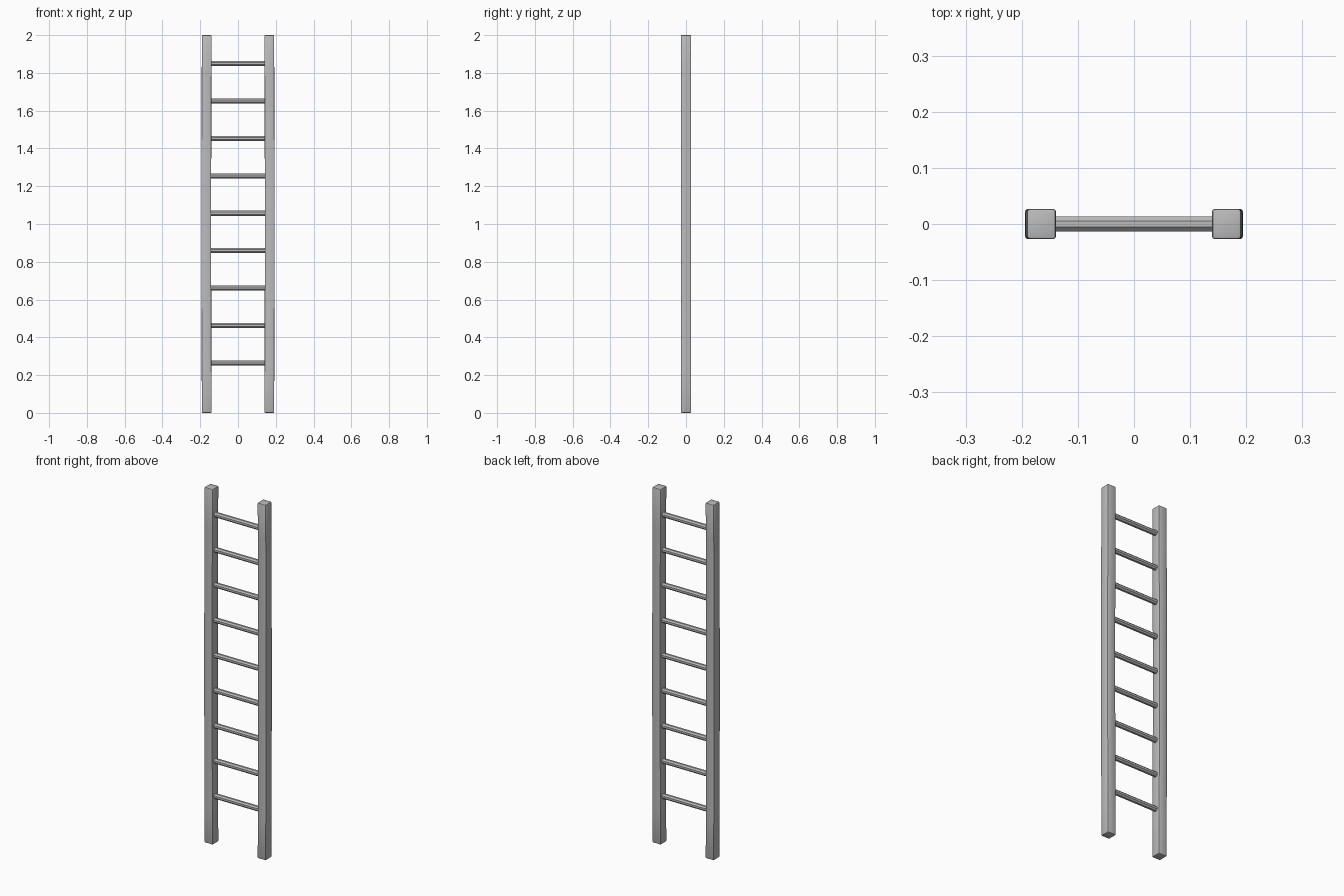
import bpy, bmesh
from math import pi
from mathutils import Matrix

cube = bpy.data.objects.get("Cube")
if cube:
    bpy.data.objects.remove(cube)

grey = bpy.data.materials.new("plain grey")
grey.use_nodes = True
COLOUR = (0.5, 0.5, 0.5, 1)
grey.diffuse_color = COLOUR
grey.node_tree.nodes["Principled BSDF"].inputs["Base Color"].default_value = COLOUR


def add_object(name, bm):
    mesh = bpy.data.meshes.new(name)
    bm.to_mesh(mesh)
    bm.free()
    mesh.materials.append(grey)
    ob = bpy.data.objects.new(name, mesh)
    bpy.context.collection.objects.link(ob)
    return ob


# Side rails: square posts, bowed very slightly outwards, with softened edges
def rail(name, side):
    bm = bmesh.new()
    bmesh.ops.create_cube(bm, size=1, matrix=Matrix.Diagonal((0.052, 0.054, 2, 1)))
    bmesh.ops.bevel(bm, geom=bm.edges[:], offset=0.005, segments=2,
                    profile=0.5, affect='EDGES')
    uprights = [e for e in bm.edges if abs(e.verts[0].co.z - e.verts[1].co.z) > 1]
    bmesh.ops.subdivide_edges(bm, edges=uprights, cuts=9, use_grid_fill=True)
    for v in bm.verts:
        v.co.x += side * (0.165 + 0.003 * (1 - v.co.z ** 2))
        v.co.z += 1
    ob = add_object(name, bm)
    for p in ob.data.polygons:
        p.use_smooth = True
    ob.data.set_sharp_from_angle(angle=pi / 6)


rail("left_rail", 1)
rail("right_rail", -1)

# Rungs: eight-sided bars, evenly spaced between the rails
for i in range(9):
    bm = bmesh.new()
    turn = (Matrix.Translation((0, 0, 0.265 + 0.198 * i))
            @ Matrix.Rotation(pi / 2, 4, 'Y') @ Matrix.Rotation(pi / 8, 4, 'Z'))
    bmesh.ops.create_cone(bm, cap_ends=True, segments=8, radius1=0.0145,
                          radius2=0.0145, depth=0.3, matrix=turn)
    add_object(f"rung_{i + 1}", bm)
